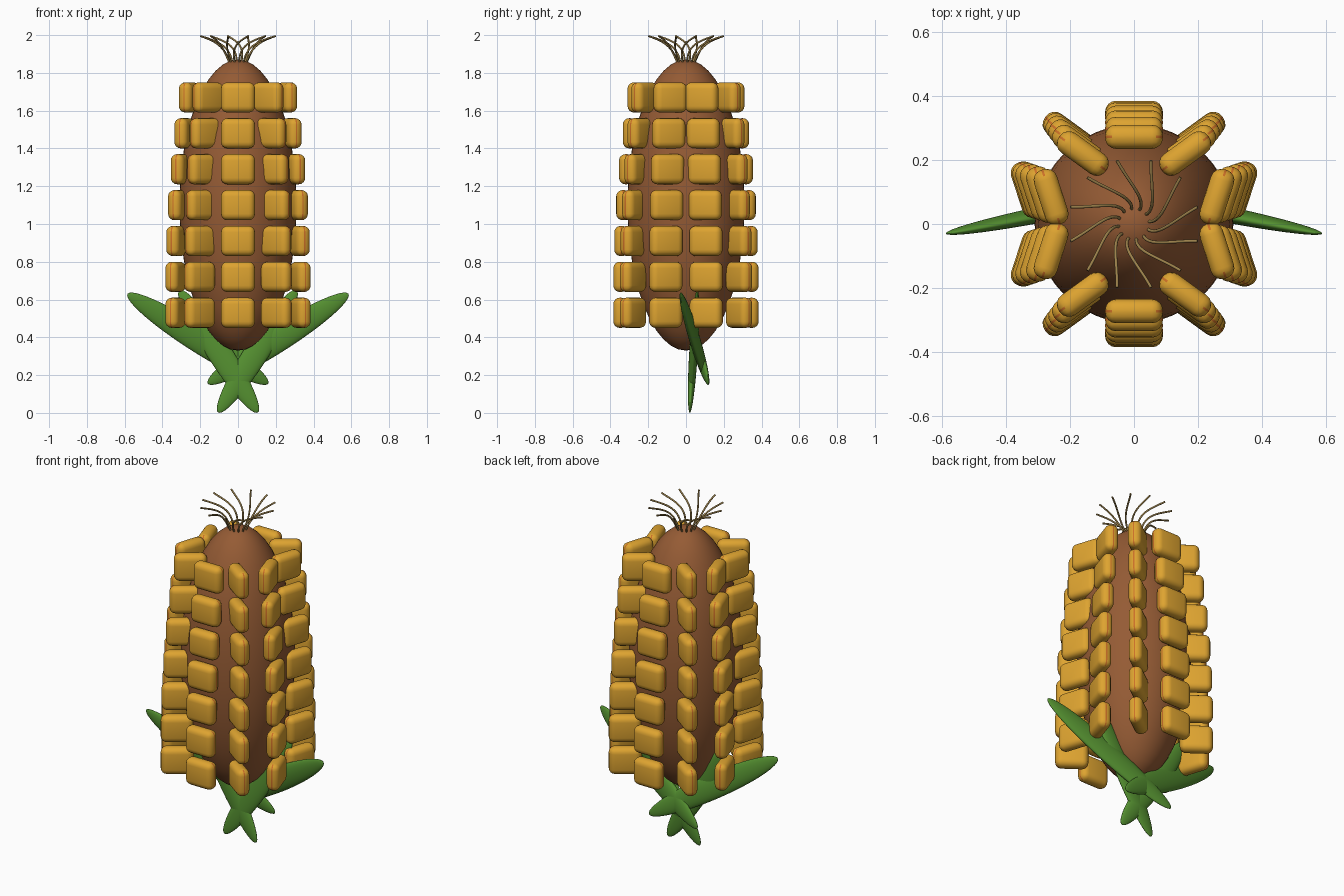
import bpy, bmesh, math
from mathutils import Vector, Matrix

cube = bpy.data.objects.get("Cube")
if cube:
    bpy.data.objects.remove(cube, do_unlink=True)


def material(name, rgb):
    mat = bpy.data.materials.new(name)
    mat.use_nodes = True
    mat.diffuse_color = (*rgb, 1)
    bsdf = mat.node_tree.nodes["Principled BSDF"]
    bsdf.inputs["Base Color"].default_value = (*rgb, 1)
    bsdf.inputs["Roughness"].default_value = 0.6
    return mat


brown = material("cob brown", (0.30, 0.105, 0.035))
yellow = material("kernel yellow", (0.73, 0.37, 0.03))
orange = material("kernel seam orange", (0.60, 0.16, 0.02))
green = material("leaf green", (0.09, 0.28, 0.03))
tan = material("silk tan", (0.33, 0.22, 0.07))


def add_object(name, data, *mats):
    for mat in mats:
        data.materials.append(mat)
    obj = bpy.data.objects.new(name, data)
    bpy.context.scene.collection.objects.link(obj)
    return obj


def finish_mesh(bm, name):
    for face in bm.faces:
        face.smooth = True
    mesh = bpy.data.meshes.new(name)
    bm.to_mesh(mesh)
    bm.free()
    return mesh


def ellipsoid(name, matrix, mat):
    bm = bmesh.new()
    bmesh.ops.create_uvsphere(bm, u_segments=48, v_segments=24, radius=1, matrix=matrix)
    return add_object(name, finish_mesh(bm, name), mat)


# Cob core
ellipsoid("cob", Matrix.Translation((0, 0, 1.1)) @ Matrix.Diagonal((0.31, 0.31, 0.77, 1)), brown)

# Rounded kernel block, with a thin seam on its narrow ends
bm = bmesh.new()
bmesh.ops.create_cube(bm, size=1, matrix=Matrix.Diagonal((0.075, 0.18, 0.16, 1)))
bmesh.ops.bevel(bm, geom=bm.edges[:], offset=0.034, segments=4, profile=0.5, affect='EDGES')
bm.normal_update()
for face in bm.faces:
    if abs(face.normal.x) < 0.1 and abs(face.normal.y) > 0.5:
        face.material_index = 1
kernel_mesh = finish_mesh(bm, "kernel")
kernel_mesh.materials.append(yellow)
kernel_mesh.materials.append(orange)

# Seven rings of ten kernels, drawing in towards the top
for row in range(7):
    radius = 0.347 - 0.0025 * row * (row - 1)
    for k in range(10):
        angle = math.radians(18 + 36 * k)
        kernel = add_object(f"kernel_{row + 1}_{k + 1}", kernel_mesh)
        kernel.location = (radius * math.cos(angle), radius * math.sin(angle), 0.53 + 0.19 * row)
        kernel.rotation_euler.z = -angle


# Husk leaves: flattened ellipsoids stretched between two tips
def leaf(name, low, high, width, thick):
    low, high = Vector(low), Vector(high)
    along = (high - low).normalized()
    across = along.cross(Vector((0, 1, 0))).normalized()
    flat = across.cross(along)
    turn = Matrix((across, flat, along)).transposed().to_4x4()
    size = Matrix.Diagonal((width / 2, thick / 2, (high - low).length / 2, 1))
    ellipsoid(name, Matrix.Translation((low + high) / 2) @ turn @ size, green)


for side, s in (("left", 1), ("right", -1)):
    leaf(f"outer_leaf_{side}", (-0.16 * s, 0.12, 0.155), (0.585 * s, -0.03, 0.63), 0.14, 0.05)
    leaf(f"inner_leaf_{side}", (-0.105 * s, 0.02, 0.002), (0.31 * s, 0.06, 0.65), 0.13, 0.045)

# Silk strands: swirled tubes fanning out from the tip
silk = bpy.data.curves.new("silk", 'CURVE')
silk.dimensions = '3D'
silk.bevel_depth = 0.005
silk.bevel_resolution = 2
silk.use_fill_caps = True
profile = [(0.045, -35, 1.85), (0.085, -45, 1.95), (0.13, -8, 1.97), (0.205, 0, 1.995)]
for k in range(12):
    strand = silk.splines.new('NURBS')
    strand.points.add(3)
    for point, (r, turn, z) in zip(strand.points, profile):
        a = math.radians(15 + 30 * k + turn)
        point.co = (r * math.cos(a), r * math.sin(a), z, 1)
    strand.order_u = 4
    strand.use_endpoint_u = True
    strand.resolution_u = 10
add_object("silk", silk, tan)
